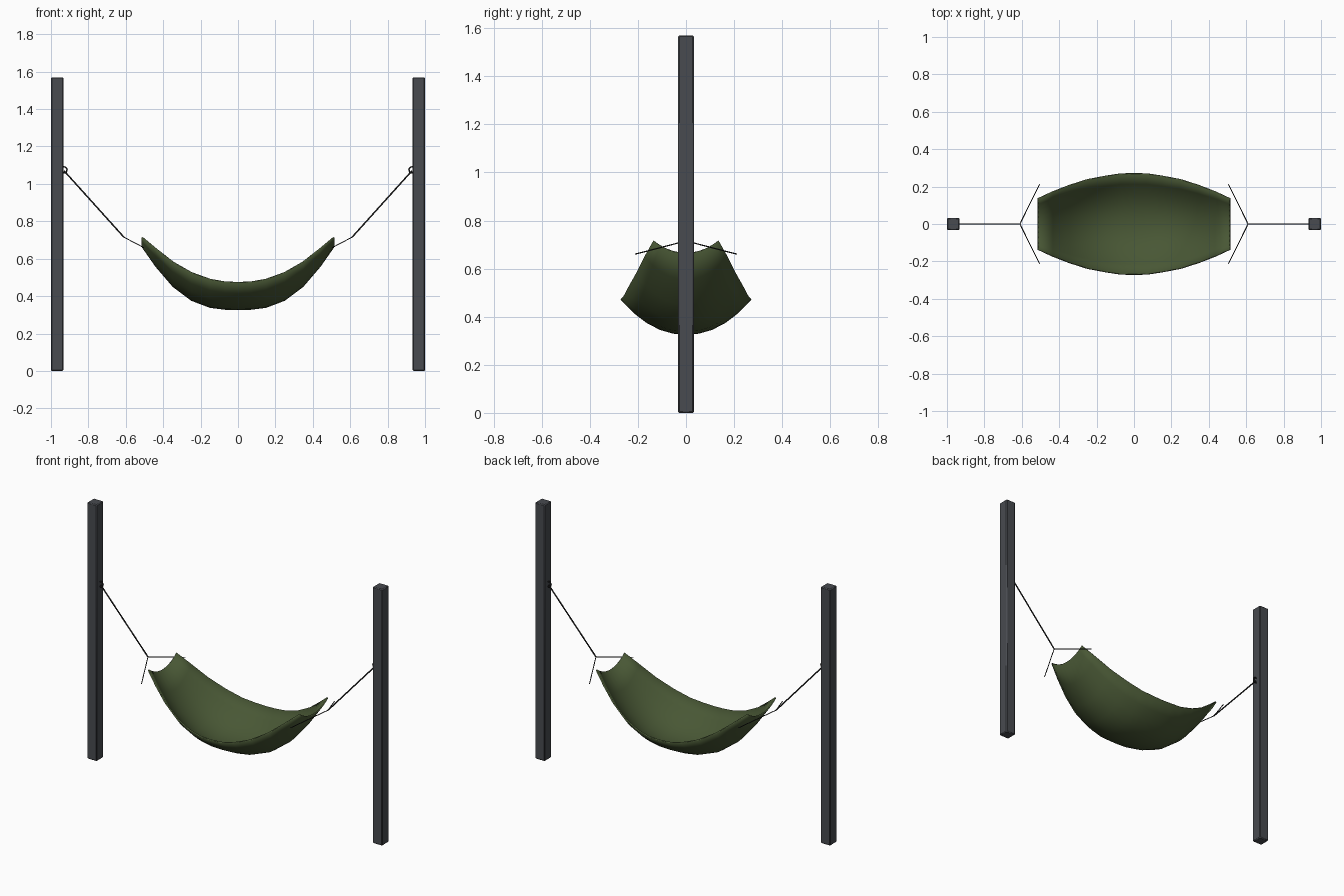
import bpy, bmesh, math
from mathutils import Vector

if "Cube" in bpy.data.objects:
    bpy.data.objects.remove(bpy.data.objects["Cube"])


def material(name, rgb):
    m = bpy.data.materials.new(name)
    m.diffuse_color = (*rgb, 1)
    m.use_nodes = True
    m.node_tree.nodes["Principled BSDF"].inputs["Base Color"].default_value = m.diffuse_color
    return m


POST = material("dark_grey", (0.065, 0.07, 0.08))
CLOTH = material("olive_cloth", (0.065, 0.095, 0.035))
ROPE = material("black_cord", (0.015, 0.015, 0.015))


def finish(ob, name, mat, angle=40):
    ob.name = name
    ob.data.materials.append(mat)
    bpy.ops.object.select_all(action='DESELECT')
    ob.select_set(True)
    bpy.context.view_layer.objects.active = ob
    bpy.ops.object.shade_smooth_by_angle(angle=math.radians(angle))
    return ob


def cord(name, a, b, r):
    a, b = Vector(a), Vector(b)
    d = b - a
    bpy.ops.mesh.primitive_cylinder_add(vertices=8, radius=r, depth=d.length, location=(a + b) / 2)
    ob = bpy.context.object
    ob.rotation_euler = d.to_track_quat('Z', 'Y').to_euler()
    finish(ob, name, ROPE, 60)


for side, s in (("left", -1), ("right", 1)):
    # square post with softened edges
    bpy.ops.mesh.primitive_cube_add(size=1, location=(s * 0.967, 0, 0.785))
    post = bpy.context.object
    post.dimensions = (0.066, 0.066, 1.57)
    bpy.ops.object.transform_apply(location=False, rotation=False, scale=True)
    bev = post.modifiers.new("bevel", 'BEVEL')
    bev.width, bev.segments = 0.005, 1
    finish(post, side + "_post", POST, 30)

    # ring on the post's inner face
    bpy.ops.mesh.primitive_torus_add(major_radius=0.016, minor_radius=0.004, major_segments=16,
                                     minor_segments=8, location=(s * 0.93, 0, 1.075),
                                     rotation=(math.pi / 2, 0, 0))
    finish(bpy.context.object, side + "_ring", ROPE, 80)

    # hanging cord and its two spreading branches
    knot = (s * 0.61, 0, 0.715)
    cord(side + "_main_cord", (s * 0.93, 0, 1.07), knot, 0.004)
    for label, t in (("front", -1), ("back", 1)):
        cord(f"{side}_{label}_branch_cord", knot, (s * 0.505, t * 0.212, 0.66), 0.0025)

# hammock cloth stations: x, half width, rim height, centre height
half = [(0, .272, .47, .325), (.07, .271, .473, .327), (.15, .259, .487, .337),
        (.25, .24, .523, .375), (.35, .208, .58, .45), (.44, .173, .65, .555),
        (.515, .138, .712, .662)]
stations = [(-x, w, r, c) for x, w, r, c in reversed(half[1:])] + half
N = 10
bm = bmesh.new()
rows = []
for x, w, rim, mid in stations:
    row = []
    for j in range(N + 1):
        t = 2 * j / N - 1
        row.append(bm.verts.new((x, w * t, mid + (rim - mid) * abs(t) ** 2.15)))
    rows.append(row)
for a, b in zip(rows, rows[1:]):
    for j in range(N):
        bm.faces.new((a[j], b[j], b[j + 1], a[j + 1]))
me = bpy.data.meshes.new("hammock_cloth")
bm.to_mesh(me)
bm.free()
cloth = bpy.data.objects.new("hammock_cloth", me)
bpy.context.collection.objects.link(cloth)
sol = cloth.modifiers.new("thickness", 'SOLIDIFY')
sol.thickness, sol.offset = 0.008, 1
finish(cloth, "hammock_cloth", CLOTH, 60)
